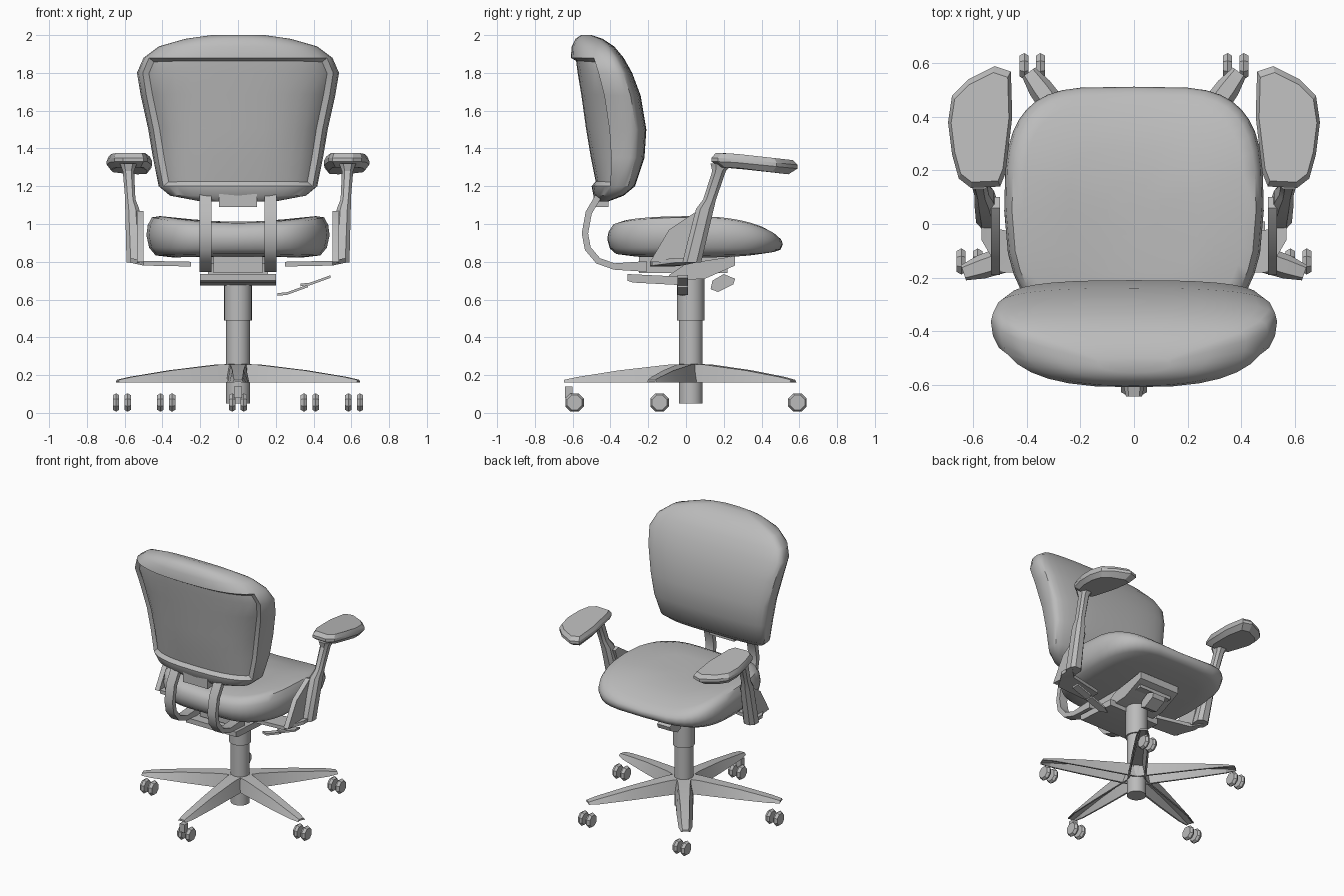
import bpy, bmesh, math
from mathutils import Vector, Matrix

cube = bpy.data.objects.get("Cube")
if cube:
    bpy.data.objects.remove(cube, do_unlink=True)

grey = bpy.data.materials.new("plain grey")
grey.use_nodes = True
grey.diffuse_color = (0.5, 0.5, 0.5, 1)
grey.node_tree.nodes["Principled BSDF"].inputs["Base Color"].default_value = grey.diffuse_color


def finish(name, bm, angle=30):
    bmesh.ops.recalc_face_normals(bm, faces=bm.faces)
    mesh = bpy.data.meshes.new(name)
    bm.to_mesh(mesh)
    bm.free()
    mesh.materials.append(grey)
    ob = bpy.data.objects.new(name, mesh)
    bpy.context.collection.objects.link(ob)
    bpy.ops.object.select_all(action="DESELECT")
    bpy.context.view_layer.objects.active = ob
    ob.select_set(True)
    bpy.ops.object.shade_smooth_by_angle(angle=math.radians(angle))
    return ob


def loft(rings):
    """Skin a list of closed rings and cap both ends."""
    bm = bmesh.new()
    rows = [[bm.verts.new(p) for p in ring] for ring in rings]
    n = len(rows[0])
    for a, b in zip(rows, rows[1:]):
        for i in range(n):
            j = (i + 1) % n
            bm.faces.new((a[i], a[j], b[j], b[i]))
    bm.faces.new(rows[0])
    bm.faces.new(rows[-1])
    return bm


def side_prism(name, outline, x0, x1):
    """Outline in (y, z), extruded along x."""
    return finish(name, loft([[(x, y, z) for y, z in outline] for x in (x0, x1)]))


def box(name, x0, x1, y0, y1, z0, z1):
    return side_prism(name, [(y0, z0), (y1, z0), (y1, z1), (y0, z1)], x0, x1)


def cylinder(name, r, z0, z1, y, n=24):
    ring = [(r * math.cos(2 * math.pi * i / n), y + r * math.sin(2 * math.pi * i / n)) for i in range(n)]
    return finish(name, loft([[(u, v, z) for u, v in ring] for z in (z0, z1)]))


def power(v, e):
    return math.copysign(abs(v) ** e, v)


# Backrest: flat-fronted, round-backed slices stacked upwards
def back_slice(z, w, yf, yb, n=32):
    ym = yf + 0.25 * (yb - yf)
    ring = []
    for i in range(n):
        t = 2 * math.pi * i / n
        s = math.sin(t)
        x = w * power(math.cos(t), 0.75)
        y = ym + (yf - ym) * s ** 0.6 if s > 0 else ym + (ym - yb) * power(s, 0.9)
        ring.append((x, y, z))
    return ring


back_rows = [(1.12, .2, -.41, -.46), (1.15, .36, -.33, -.49), (1.2, .42, -.27, -.5),
             (1.35, .45, -.22, -.53), (1.5, .475, -.21, -.555), (1.68, .515, -.24, -.58),
             (1.8, .535, -.285, -.6), (1.88, .5, -.33, -.61), (1.94, .42, -.38, -.605),
             (1.98, .28, -.44, -.585), (2.0, .14, -.5, -.555)]
bm = loft([back_slice(*r) for r in back_rows])
bmesh.ops.recalc_face_normals(bm, faces=bm.faces)
panel = [f for f in bm.faces if f.normal.y < -0.55 and 1.18 < f.calc_center_median().z < 1.86]
bmesh.ops.inset_region(bm, faces=panel, thickness=0.02, depth=-0.026, use_even_offset=True)
finish("backrest", bm, 40)


# Seat cushion: rounded plan, raised sides and drooping front
def seat_ring(scale, z, lift, n=40):
    ring = []
    for i in range(n):
        t = 2 * math.pi * i / n
        x = 0.485 * scale * power(math.cos(t), 0.45)
        y = 0.465 * scale * power(math.sin(t), 0.58)
        if y > 0:
            x *= 1 - 0.06 * (y / 0.465) ** 3
        else:
            x *= 1 - 0.2 * (y / 0.465) ** 2
        dz = lift * (0.05 * (x / 0.48) ** 2 - 0.07 * (max(y, 0) / 0.465) ** 2)
        ring.append((x, y + 0.048, z + dz))
    return ring


finish("seat_cushion", loft([seat_ring(*r) for r in (
    (.7, .83, -.3), (.9, .842, -.2), (.97, .87, .1), (1, .92, .4), (.985, .96, .7),
    (.94, .99, 1), (.85, 1.005, 1), (.5, 1.012, 1), (.2, 1.012, 1))]), 50)

# Under-seat mechanism
box("seat_pan", -.13, .13, -.25, .22, .74, .84)
side_prism("tilt_housing", [(-.09, .7), (.1, .71), (.26, .78), (.26, .83), (0, .79), (-.09, .73)], -.16, .16)
side_prism("tilt_plate", [(-.31, .7), (-.28, .69), (0, .675), (0, .72), (-.31, .735)], -.2, .2)
side_prism("tension_knob", [(.13, .655), (.17, .64), (.25, .68), (.26, .71), (.2, .735), (.14, .7)], -.05, .05)
for name, x, z in (("height_paddle", .21, .62), ("tilt_paddle", .33, .67)):
    ring = [(0, -.02, 0), (.05, -.045, .005), (.16, -.045, .045), (.16, .01, .045), (.05, .01, .005)]
    finish(name, loft([[(x + a, b, z + c + d) for a, b, c in ring] for d in (0, .014)]))

# Gas column
HUB = 0.025
cylinder("column", .063, .05, .5, HUB)
cylinder("column_sleeve", .073, .49, .72, HUB)

# Five-legged base, each leg a channel open underneath
for k in range(5):
    a = math.radians(-90 + 72 * k)
    turn = Matrix.Translation((0, HUB, 0)) @ Matrix.Rotation(a, 4, "Z")
    rings = []
    for r, low, high, z1 in ((0, .06, .05, .26), (.12, .06, .04, .255), (.38, .055, .03, .225),
                             (.6, .045, .025, .19), (.67, .03, .02, .175)):
        half = [(low, .16), (high, z1), (-high, z1), (-low, .16),
                (.8 * -low, .16), (.8 * -high, z1 - .012), (.8 * high, z1 - .012), (.8 * low, .16)]
        rings.append([turn @ Vector((r, y, z)) for y, z in half])
    finish("base_leg", loft(rings), 20)

# Twin-wheel casters
for cx, cy in ((0, -.59), (.615, -.14), (-.615, -.14), (.38, .59), (-.38, .59)):
    for s in (-1, 1):
        wheel = []
        for off, rad in ((.014, .042), (.03, .053), (.048, .042)):
            wheel.append([(cx + s * off, cy + rad * math.cos(math.pi * (i + .5) / 4),
                           .055 + rad * math.sin(math.pi * (i + .5) / 4)) for i in range(8)])
        finish("caster_wheel", loft(wheel), 20)
box("front_caster_stem", -.02, .02, -.64, -.6, .08, .14)


# Bar swept along a list of (x, y, z, half width x, half depth y)
def post(name, stations):
    finish(name, loft([[(x + u * hx, y + v * hy, z) for u, v in
                        ((1, .5), (.5, 1), (-.5, 1), (-1, .5), (-1, -.5), (-.5, -1), (.5, -1), (1, -.5))]
                       for x, y, z, hx, hy in stations]))


strap = [(-.45, 1.17), (-.515, 1.06), (-.535, .95), (-.52, .87), (-.465, .805), (-.38, .775), (-.21, .775)]
pad = [(.46, .57), (.52, .59), (.62, .54), (.68, .48), (.695, .38), (.68, .26),
       (.655, .17), (.61, .135), (.5, .14), (.48, .19), (.455, .4)]

for s, side in ((1, "left"), (-1, "right")):
    # Curved strap joining the backrest to the mechanism
    pts = [Vector((0, y, z)) for y, z in strap]
    rings = []
    for i, p in enumerate(pts):
        d = (pts[min(i + 1, len(pts) - 1)] - pts[max(i - 1, 0)]).normalized()
        nrm = Vector((0, -d.z, d.y)) * (.028 if i == len(pts) - 1 else .017)
        rings.append([Vector((s * x, 0, 0)) + p + nrm * v for x, v in
                      ((.14, -1), (.205, -1), (.205, 1), (.14, 1))])
    finish(side + "_back_strap", loft(rings), 40)

    # Arm: slanting bracket under the seat, gusset, upright and pad
    finish(side + "_arm_bracket", loft([
        [(s * x, y0, z), (s * x, y1, z), (s * x, y1, z + .025), (s * x, y0, z + .025)]
        for x, y0, y1, z in ((.25, -.19, -.07, .775), (.5, -.18, -.02, .78), (.57, -.06, .05, .795))]))
    side_prism(side + "_arm_gusset", [(-.19, .8), (0, .79), (.1, 1.06), (.06, 1.07), (-.09, .97)],
               s * .5, s * .535)
    post(side + "_arm_upright", [(s * .545, .03, .795, .045, .05), (s * .56, .1, 1.08, .037, .047),
                                 (s * .57, .125, 1.13, .027, .034), (s * .58, .175, 1.28, .03, .036),
                                 (s * .58, .19, 1.32, .045, .06)])
    cx, cy = .58, .35
    rings = []
    for k, z in ((.8, 1.3), (1, 1.33), (1, 1.35), (.9, 1.375)):
        rings.append([(s * (cx + (x - cx) * k), cy + (y - cy) * k,
                       z - .1 * max(0, y - .22)) for x, y in pad])
    finish(side + "_arm_pad", loft(rings), 25)

# Block joining the straps under the backrest
box("strap_bridge", -.1, .1, -.49, -.41, 1.09, 1.16)
